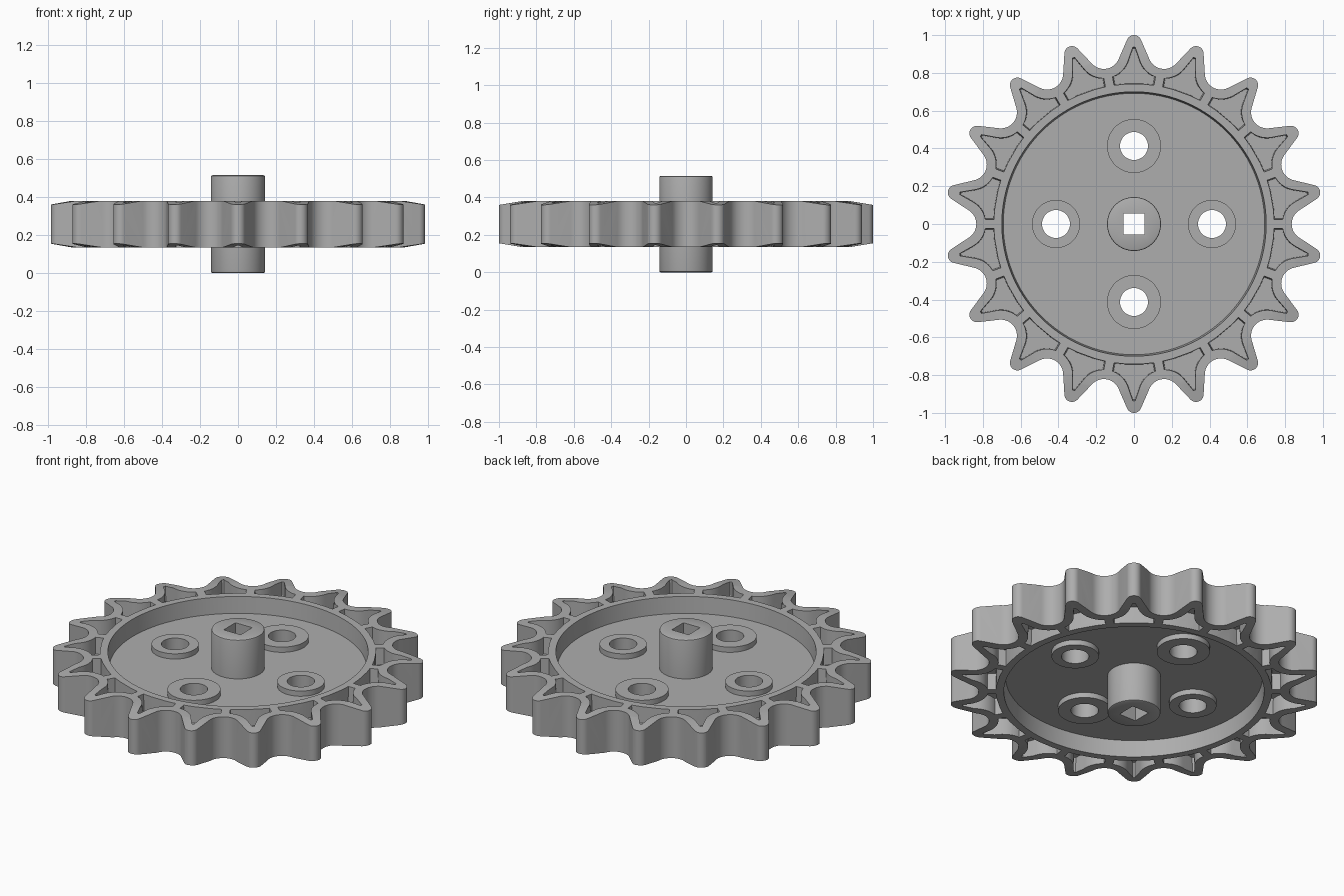
import bpy, bmesh, math
from math import sin, cos, radians, tau
from mathutils import Vector

TEETH = 18
MID, RIM, WEB, BOSS = 0.2575, 0.1225, 0.026, 0.057   # mid height, half thicknesses
TIP_R, SEAT_R, WALL = 0.04, 0.085, 0.05

if "Cube" in bpy.data.objects:
    bpy.data.objects.remove(bpy.data.objects["Cube"], do_unlink=True)

grey = bpy.data.materials.new("plain_grey")
grey.use_nodes = True
grey.diffuse_color = (0.42, 0.42, 0.42, 1)
grey.node_tree.nodes["Principled BSDF"].inputs["Base Color"].default_value = grey.diffuse_color


def finish(bm, name):
    bmesh.ops.recalc_face_normals(bm, faces=bm.faces)
    mesh = bpy.data.meshes.new(name)
    bm.to_mesh(mesh)
    bm.free()
    mesh.materials.append(grey)
    ob = bpy.data.objects.new(name, mesh)
    bpy.context.collection.objects.link(ob)
    return ob


def add_prism(bm, start, end, z0, z1):
    """Closed solid between two outlines with the same point count."""
    a = [bm.verts.new((x, y, z0)) for x, y in start]
    b = [bm.verts.new((x, y, z1)) for x, y in end]
    bm.faces.new(a)
    bm.faces.new(b)
    for i in range(len(a)):
        j = (i + 1) % len(a)
        bm.faces.new((a[i], a[j], b[j], b[i]))


def lathe(name, profile, steps=96):
    """Revolve a profile that starts and ends on the z axis."""
    bm = bmesh.new()
    vs = [bm.verts.new((r, 0, z)) for r, z in profile]
    edges = [bm.edges.new(p) for p in zip(vs, vs[1:])]
    bmesh.ops.spin(bm, geom=vs + edges, cent=(0, 0, 0), axis=(0, 0, 1),
                   angle=tau, steps=steps, use_duplicate=False)
    bmesh.ops.remove_doubles(bm, verts=bm.verts, dist=1e-4)
    return finish(bm, name)


def arc(c, r, a0, a1, n):
    return [Vector((c[0] + r * cos(a0 + (a1 - a0) * i / n),
                    c[1] + r * sin(a0 + (a1 - a0) * i / n))) for i in range(n + 1)]


def circle(x, y, r, n=48):
    return arc((x, y), r, 0, tau, n)[:-1]


def turned(points, k):
    a = -tau * k / TEETH
    return [Vector((x * cos(a) - y * sin(a), x * sin(a) + y * cos(a))) for x, y in points]


def mirrored(half):
    """Half outline running from the centre line outward, completed across x = 0."""
    return [Vector((-p[0], p[1])) for p in reversed(half)] + half


def boolean(ob, cutter, operation):
    mod = ob.modifiers.new(operation, "BOOLEAN")
    mod.object, mod.operation, mod.solver = cutter, operation, "EXACT"
    bpy.context.view_layer.objects.active = ob
    bpy.ops.object.modifier_apply(modifier=mod.name)


# Tooth outline: round tip, straight flank, round seat
half_pitch = tau / TEETH / 2
tip = Vector((0, 1 - TIP_R))
seat = Vector((sin(half_pitch), cos(half_pitch))) * (0.835 + SEAT_R)
span = seat - tip
tangent = math.atan2(span.y, span.x) + math.acos((TIP_R + SEAT_R) / span.length)
low = math.radians(270) - half_pitch
tip_arc = arc(tip, TIP_R, math.pi / 2, tangent, 6)
seat_arc = arc(seat, SEAT_R, tangent + math.pi, low, 8)
tooth = mirrored(tip_arc[1:] + seat_arc[:-1])
tooth.insert(len(tooth) // 2, tip_arc[0])
tooth.append(seat_arc[-1])
outline = [p for k in range(TEETH) for p in turned(tooth, k)]
bm = bmesh.new()
add_prism(bm, outline, outline, -0.2, 0.8)
tooth_cutter = finish(bm, "tooth_cutter")

# Pocket outline inside each tooth, slightly drafted towards the web
pocket_half = [Vector((0.006, 0.937))]
pocket_half += arc(seat, SEAT_R + WALL, radians(200), radians(250), 7)
pocket_half += [Vector((0.742 * sin(a), 0.742 * cos(a))) for a in (radians(8.2), radians(4))]
pocket = mirrored(pocket_half)
centre = Vector((0, 0.79))
floor = [centre + (p - centre) * 0.95 for p in pocket]
bm = bmesh.new()
for k in range(TEETH):
    for side in (-1, 1):
        add_prism(bm, turned(floor, k), turned(pocket, k), MID + side * WEB, MID + side * (RIM + 0.001))
pocket_cutter = finish(bm, "pocket_cutter")

# Round lightening holes and the square axle hole
bosses = [("right", -0.413, 0, 0.127), ("left", 0.413, 0, 0.127),
          ("front", 0, -0.413, 0.143), ("back", 0, 0.413, 0.143)]
bm = bmesh.new()
for _, x, y, _r in bosses:
    hole = circle(x, y, 0.074)
    add_prism(bm, hole, hole, -0.1, 0.7)
s = 0.055
square = [(-s, -s), (s, -s), (s, s), (-s, s)]
add_prism(bm, square, square, -0.1, 0.7)
hole_cutter = finish(bm, "hole_cutter")

# Wheel: thin web, thick rim and chamfered teeth
upper = [(0, WEB), (0.692, WEB), (0.70, RIM), (0.88, RIM), (1.06, RIM - 0.03)]
profile = [(r, MID + z) for r, z in upper] + [(r, MID - z) for r, z in reversed(upper)]
wheel = lathe("toothed_wheel", profile)
boolean(wheel, tooth_cutter, "INTERSECT")
boolean(wheel, pocket_cutter, "DIFFERENCE")
parts = [wheel]

# Hub with softened end edges
hub = lathe("hub", [(0, 0), (0.135, 0), (0.141, 0.003), (0.143, 0.01),
                    (0.143, 0.505), (0.141, 0.512), (0.135, 0.515), (0, 0.515)], 64)
parts.append(hub)

# Raised bosses around the holes
for name, x, y, r in bosses:
    bm = bmesh.new()
    ring = circle(x, y, r)
    add_prism(bm, ring, ring, MID - BOSS, MID + BOSS)
    parts.append(finish(bm, name + "_boss"))

for ob in parts:
    boolean(ob, hole_cutter, "DIFFERENCE")
    bpy.ops.object.select_all(action="DESELECT")
    ob.select_set(True)
    bpy.context.view_layer.objects.active = ob
    bpy.ops.object.shade_smooth_by_angle(angle=radians(30))

for cutter in (tooth_cutter, pocket_cutter, hole_cutter):
    bpy.data.objects.remove(cutter, do_unlink=True)
